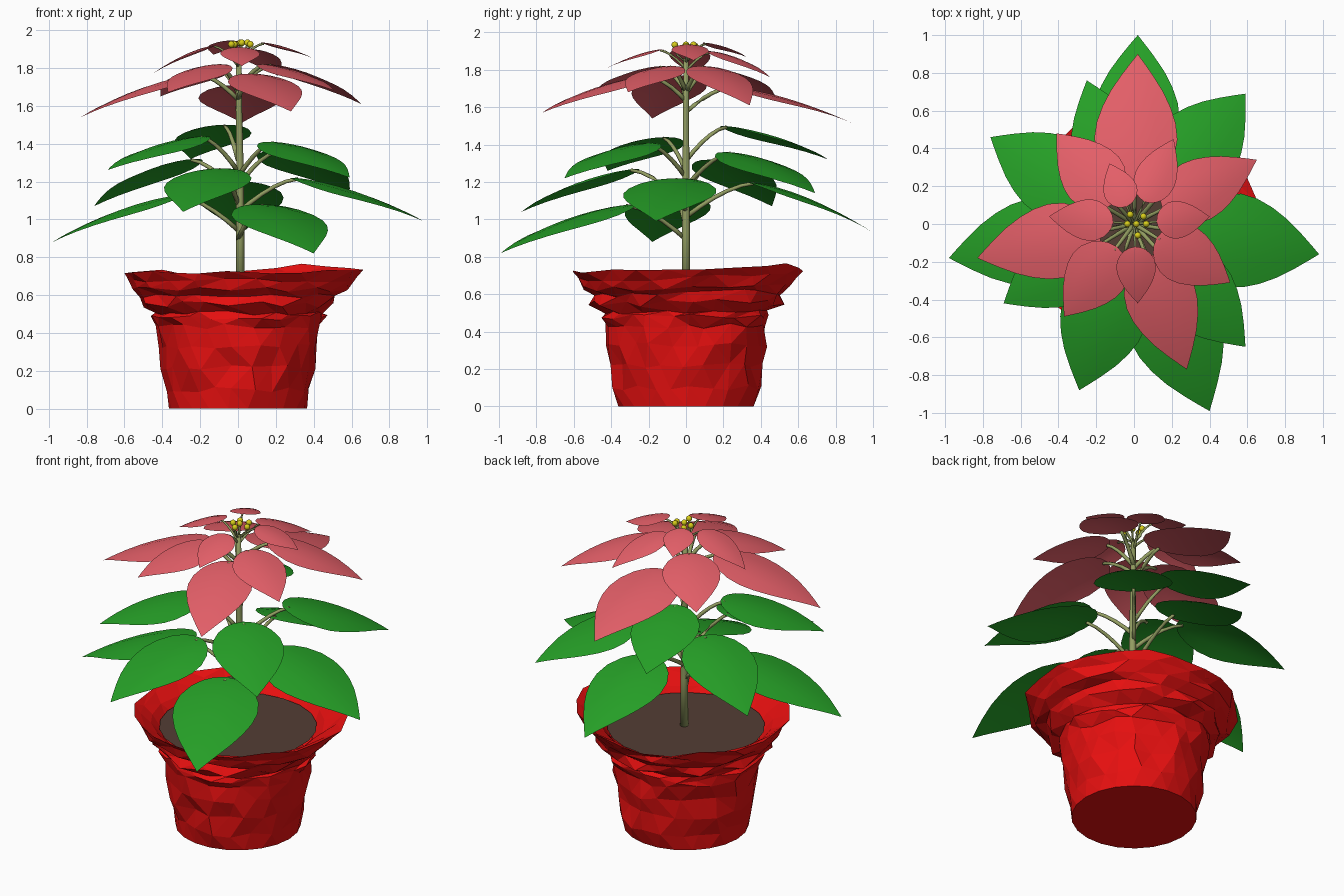
import bpy, bmesh, math, random
from mathutils import Vector

if "Cube" in bpy.data.objects:
    bpy.data.objects.remove(bpy.data.objects["Cube"])

random.seed(4)


def material(name, rgb):
    m = bpy.data.materials.new(name)
    m.diffuse_color = (*rgb, 1)
    m.use_nodes = True
    m.node_tree.nodes["Principled BSDF"].inputs["Base Color"].default_value = m.diffuse_color
    return m


GREEN = material("leaf green", (0.019, 0.35, 0.020))
PINK = material("bract red", (0.78, 0.115, 0.14))
FOIL = material("foil red", (0.80, 0.005, 0.005))
SOIL = material("soil brown", (0.088, 0.048, 0.034))
STEM = material("stem olive", (0.29, 0.34, 0.12))
YELLOW = material("bud yellow", (0.68, 0.61, 0.01))


def finish(bm, name, mat, smooth=False):
    me = bpy.data.meshes.new(name)
    bm.to_mesh(me)
    bm.free()
    me.materials.append(mat)
    for p in me.polygons:
        p.use_smooth = smooth
    ob = bpy.data.objects.new(name, me)
    bpy.context.collection.objects.link(ob)
    return ob


def bridge(bm, a, b):
    n = len(a)
    return [bm.faces.new((a[i], a[(i + 1) % n], b[(i + 1) % n], b[i])) for i in range(n)]


def tube(bm, pts, r0, r1, sides=7):
    """Tapered tube along a path, capped at both ends."""
    pts = [Vector(p) for p in pts]
    rings = []
    for k, p in enumerate(pts):
        d = (pts[min(k + 1, len(pts) - 1)] - pts[max(k - 1, 0)]).normalized()
        u = d.cross(Vector((0, 1, 0)) if abs(d.y) < 0.8 else Vector((1, 0, 0))).normalized()
        v = d.cross(u)
        r = r0 + (r1 - r0) * k / (len(pts) - 1)
        rings.append([bm.verts.new(p + r * (math.cos(2 * math.pi * i / sides) * u
                                            + math.sin(2 * math.pi * i / sides) * v))
                      for i in range(sides)])
    for a, b in zip(rings, rings[1:]):
        bridge(bm, a, b)
    bm.faces.new(rings[0][::-1])
    bm.faces.new(rings[-1])


# Half-width of a leaf along its length (t, fraction of full half-width)
OUTLINE = [(0, 0.0), (0.02, 0.3), (0.06, 0.52), (0.13, 0.75), (0.24, 0.94), (0.36, 1.0),
           (0.48, 0.95), (0.6, 0.82), (0.72, 0.63), (0.84, 0.38), (0.93, 0.17), (1, 0.0)]


def leaf(name, mat, tip, base_r, base_z, width, drop):
    """Arched leaf blade reaching radially to its tip, with a curved stalk."""
    tx, ty, tz = tip
    length = math.hypot(tx, ty)
    out = Vector((tx / length, ty / length, 0))
    side = Vector((-out.y, out.x, 0))
    bm = bmesh.new()
    rows = []
    for t, w in OUTLINE:
        mid = out * (base_r + (length - base_r) * t)
        mid.z = base_z + (tz - base_z) * t ** 1.6
        if w == 0:
            rows.append([bm.verts.new(mid)])
            continue
        rows.append([bm.verts.new(mid + side * (s * w * width / 2)
                                  - Vector((0, 0, 0.07 * width * (s * w) ** 2)))
                     for s in (-1, -0.5, 0, 0.5, 1)])
    for a, b in zip(rows, rows[1:]):
        for i in range(4):
            if len(a) == 1:
                bm.faces.new((a[0], b[i], b[i + 1]))
            elif len(b) == 1:
                bm.faces.new((a[i], b[0], a[i + 1]))
            else:
                bm.faces.new((a[i], b[i], b[i + 1], a[i + 1]))
    bmesh.ops.recalc_face_normals(bm, faces=bm.faces)
    if sum(f.normal.z for f in bm.faces) < 0:
        bmesh.ops.reverse_faces(bm, faces=bm.faces)
    finish(bm, name, mat, True)

    # stalk rises from the stem and levels off under the blade
    bm = bmesh.new()
    path = []
    for k in range(6):
        t = k / 5
        p = out * (base_r * 1.15 * t)
        p.z = base_z - 0.006 - drop * (1 - t) ** 1.6
        path.append(p)
    thick = 0.013 if drop > 0.12 else 0.008
    tube(bm, path, thick, thick * 0.7, 6)
    finish(bm, name + "_stalk", STEM, True)


# Green leaves: tip, base radius, base height, width
green = [((0.02, 1.00, 0.93), 0.32, 1.20, 0.46), ((0.59, 0.69, 1.14), 0.27, 1.36, 0.46),
         ((0.98, -0.16, 0.99), 0.28, 1.22, 0.50), ((0.59, -0.65, 1.22), 0.24, 1.41, 0.42),
         ((0.40, -0.99, 0.82), 0.30, 1.08, 0.50), ((-0.29, -0.88, 1.04), 0.27, 1.27, 0.46),
         ((-0.69, -0.42, 1.26), 0.20, 1.44, 0.42), ((-0.98, -0.18, 0.88), 0.28, 1.13, 0.46),
         ((-0.76, 0.46, 1.07), 0.25, 1.32, 0.44), ((-0.25, 0.76, 1.32), 0.20, 1.50, 0.40)]
for i, g in enumerate(green):
    leaf(f"green_leaf_{i + 1}", GREEN, *g, 0.18)

# Large red bracts
outer = [((0.02, 0.90, 1.51), 0.20, 1.71, 0.44), ((0.65, 0.34, 1.61), 0.17, 1.82, 0.33),
         ((0.51, -0.31, 1.68), 0.14, 1.82, 0.31), ((0.28, -0.77, 1.57), 0.18, 1.77, 0.38),
         ((-0.37, -0.49, 1.67), 0.15, 1.82, 0.33), ((-0.83, -0.18, 1.54), 0.18, 1.77, 0.40),
         ((-0.41, 0.48, 1.65), 0.15, 1.81, 0.34)]
for i, b in enumerate(outer):
    leaf(f"outer_bract_{i + 1}", PINK, *b, 0.13)

# Small red bracts around the buds
inner = [((0.21, 0.45, 1.76), 0.13, 1.90, 0.22), ((0.40, 0.04, 1.85), 0.12, 1.935, 0.20),
         ((0.02, -0.42, 1.81), 0.12, 1.91, 0.21), ((-0.45, 0.04, 1.77), 0.11, 1.92, 0.22),
         ((-0.13, 0.32, 1.87), 0.10, 1.945, 0.18)]
for i, b in enumerate(inner):
    leaf(f"inner_bract_{i + 1}", PINK, *b, 0.10)

# Main stem
bm = bmesh.new()
tube(bm, [(0.012, 0, 0.60), (0.012, 0, 0.93), (0.01, 0, 1.3), (0.005, 0, 1.6), (0.005, 0, 1.86)],
     0.024, 0.014, 10)
finish(bm, "main_stem", STEM, True)

# Yellow buds on short stalks
for i, (x, y) in enumerate([(-0.02, 0.05), (0.05, 0.04), (-0.035, 0), (0.012, 0),
                            (0.065, 0), (0.02, -0.06)]):
    z = 1.925 + 0.008 * (i % 2)
    bm = bmesh.new()
    bmesh.ops.create_uvsphere(bm, u_segments=10, v_segments=7, radius=0.018)
    bmesh.ops.translate(bm, verts=bm.verts, vec=(x, y, z))
    finish(bm, f"bud_{i + 1}", YELLOW, True)
    bm = bmesh.new()
    tube(bm, [(0.005, 0, 1.84), (x * 0.8, y * 0.8, 1.88), (x, y, z)], 0.006, 0.006, 5)
    finish(bm, f"bud_{i + 1}_stalk", STEM, True)

# Crumpled foil pot wrap: outside from foot to flared rim, then inside down to the soil
profile = [(0.365, 0, 0), (0.385, 0.10, 0.02), (0.395, 0.22, 0.02), (0.415, 0.33, 0.02),
           (0.43, 0.43, 0.025), (0.455, 0.48, 0.02), (0.435, 0.505, 0.015), (0.50, 0.55, 0.025),
           (0.50, 0.595, 0.02), (0.55, 0.63, 0.02), (0.575, 0.675, 0.018), (0.61, 0.72, 0.02),
           (0.56, 0.695, 0.015), (0.50, 0.655, 0.012), (0.445, 0.60, 0.005)]
N = 22
bm = bmesh.new()
rings = []
for k, (r, z, j) in enumerate(profile):
    ring = []
    flare = max(0, (z - 0.5) / 0.22) * (1 if k < 13 else 0.3)
    for i in range(N):
        a = 2 * math.pi * (i + 0.35 * (k % 2) + random.uniform(-0.25, 0.25) * (j > 0)) / N
        rr = r + random.uniform(-j, j) + flare * 0.05 * max(0, math.cos(a - 0.45))
        zz = z + random.uniform(-j, j) * 0.7 * (k > 0)
        zz += flare * 0.045 * max(0, math.cos(a - 0.8)) ** 4
        ring.append(bm.verts.new((rr * math.cos(a), rr * math.sin(a), zz)))
    rings.append(ring)
for a, b in zip(rings, rings[1:]):
    bridge(bm, a, b)
bm.faces.new(rings[0][::-1])
bmesh.ops.triangulate(bm, faces=[f for f in bm.faces if len(f.verts) == 4])
finish(bm, "foil_pot", FOIL)

# Soil disc
bm = bmesh.new()
bmesh.ops.create_circle(bm, cap_ends=True, segments=N, radius=0.46)
bmesh.ops.translate(bm, verts=bm.verts, vec=(0, 0, 0.63))
bmesh.ops.recalc_face_normals(bm, faces=bm.faces)
for f in bm.faces:
    if f.normal.z < 0:
        f.normal_flip()
finish(bm, "soil", SOIL)
